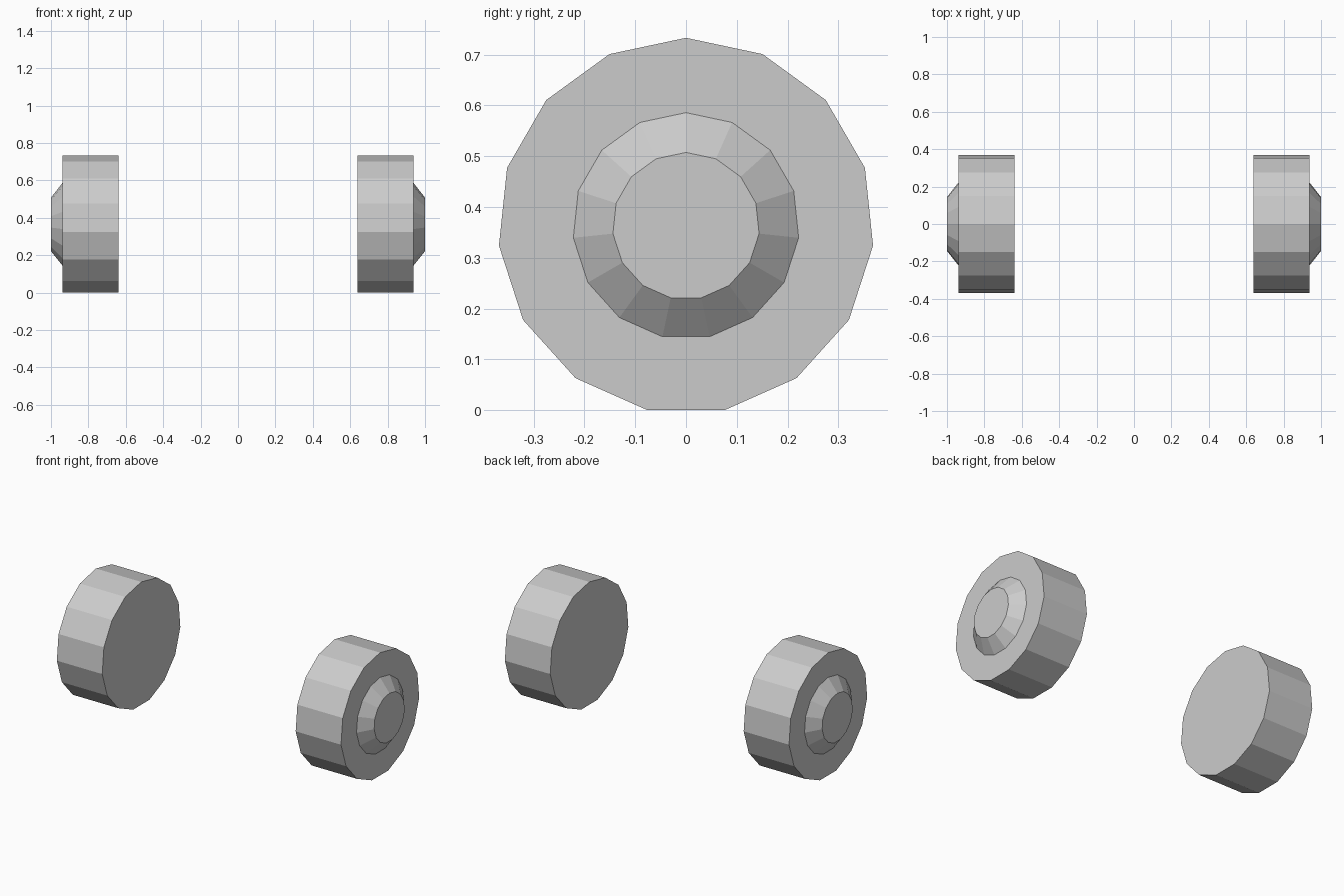
import bpy, bmesh
from math import sin, cos, tau

if "Cube" in bpy.data.objects:
    bpy.data.objects.remove(bpy.data.objects["Cube"])

SIDES = 15
AXLE_Z = 0.3627

# (distance from centre plane, radius): tyre tread, then bevelled hub
TYRE = [(0.639, 0.3706), (0.9385, 0.3706), (0.9385, 0.2232)]
HUB = [(0.9385, 0.2232), (1.0, 0.1448)]


def make_wheel(name, side):
    bm = bmesh.new()

    def ring(x, r):
        return [bm.verts.new((side * x, r * sin(tau * i / SIDES),
                              AXLE_Z + r * cos(tau * i / SIDES)))
                for i in range(SIDES)]

    rings = [ring(x, r) for x, r in TYRE + HUB[1:]]
    # Tread, outer wall and hub bevel
    for a, b in zip(rings, rings[1:]):
        for i in range(SIDES):
            j = (i + 1) % SIDES
            bm.faces.new((a[i], a[j], b[j], b[i]))
    # Flat inner wall and hub cap
    bm.faces.new(rings[0])
    bm.faces.new(rings[-1])
    bmesh.ops.recalc_face_normals(bm, faces=bm.faces)
    mesh = bpy.data.meshes.new(name)
    bm.to_mesh(mesh)
    bm.free()
    bpy.context.collection.objects.link(bpy.data.objects.new(name, mesh))


# Mirrored pair of wheels
make_wheel("wheel_right", 1)
make_wheel("wheel_left", -1)
